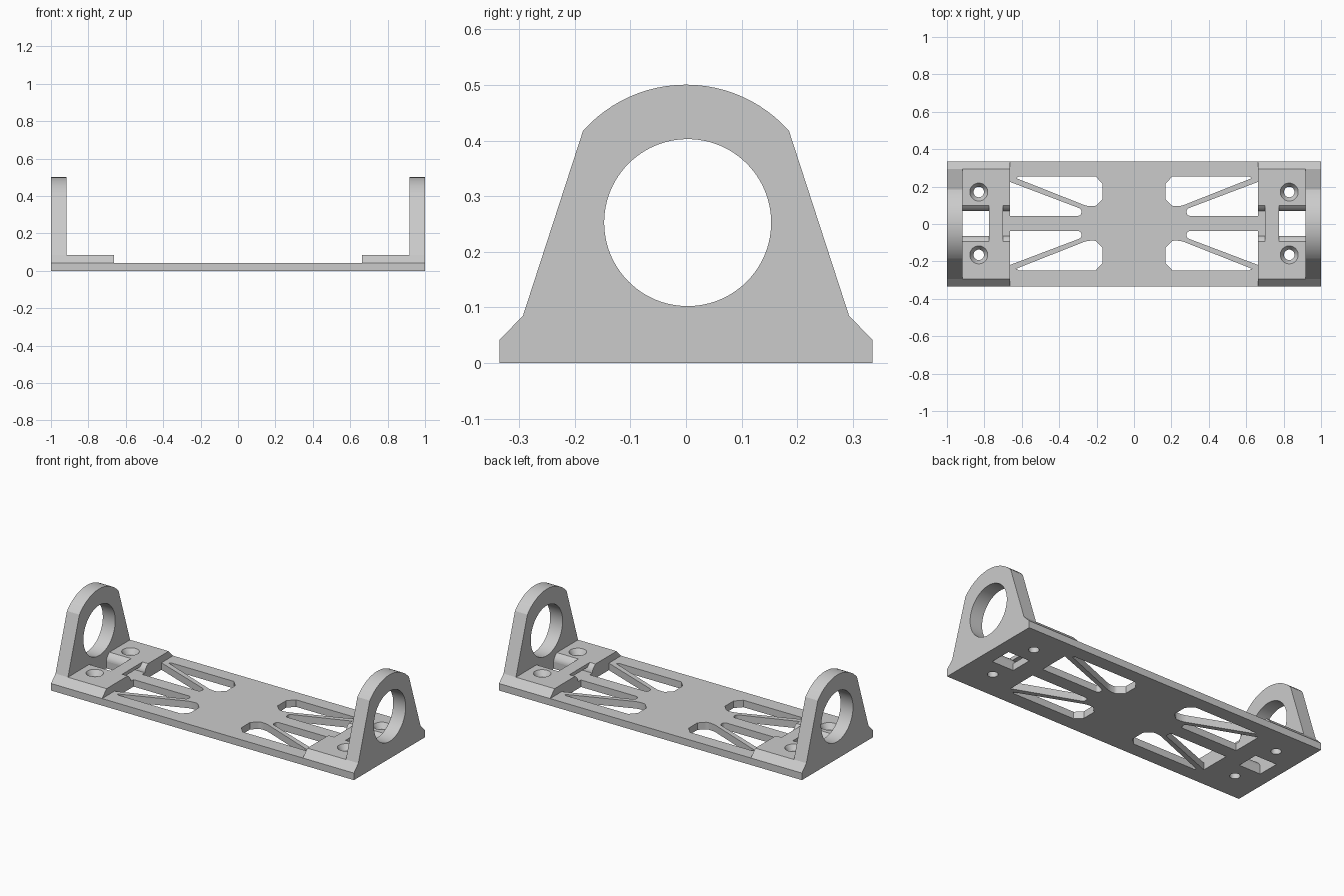
import bpy, bmesh, math
from mathutils import Vector

cube = bpy.data.objects.get("Cube")
if cube:
    bpy.data.objects.remove(cube, do_unlink=True)

grey = bpy.data.materials.new("matte grey")
grey.use_nodes = True
COLOUR = (0.6, 0.6, 0.6, 1)
grey.diffuse_color = COLOUR
grey.node_tree.nodes["Principled BSDF"].inputs["Base Color"].default_value = COLOUR

PLATE, PAD = 0.042, 0.085      # top heights of plate and pad
HALF = 0.335                   # half depth of the plate
WALL, PAD_X = 0.918, 0.663     # inner faces of upright and pad
MID = 0.003                    # slight depth offset of all openings


def loft(name, rings):
    """Closed solid through matching rings of points."""
    bm = bmesh.new()
    loops = [[bm.verts.new(p) for p in ring] for ring in rings]
    n = len(loops[0])
    for low, high in zip(loops, loops[1:]):
        for i in range(n):
            j = (i + 1) % n
            bm.faces.new((low[i], low[j], high[j], high[i]))
    bm.faces.new(loops[0][::-1])
    bm.faces.new(loops[-1])
    bmesh.ops.recalc_face_normals(bm, faces=bm.faces)
    mesh = bpy.data.meshes.new(name)
    bm.to_mesh(mesh)
    bm.free()
    mesh.materials.append(grey)
    obj = bpy.data.objects.new(name, mesh)
    bpy.context.collection.objects.link(obj)
    return obj


def along_x(name, profile, x0, x1):
    return loft(name, [[(x, y, z) for y, z in profile] for x in (x0, x1)])


def along_z(name, outline, z0, z1):
    return loft(name, [[(x, y, z) for x, y in outline] for z in (z0, z1)])


def rect(a0, a1, b0, b1):
    return [(a0, b0), (a1, b0), (a1, b1), (a0, b1)]


def circle(cx, cy, r, n=48):
    return [(cx + r * math.cos(2 * math.pi * i / n),
             cy + r * math.sin(2 * math.pi * i / n)) for i in range(n)]


def cut(obj, cutters):
    """Subtract every cutter, bake the result and shade it."""
    for c in cutters:
        c.hide_render = True
        mod = obj.modifiers.new("cut", "BOOLEAN")
        mod.operation, mod.solver, mod.object = "DIFFERENCE", "EXACT", c
    graph = bpy.context.evaluated_depsgraph_get()
    baked = bpy.data.meshes.new_from_object(obj.evaluated_get(graph))
    obj.modifiers.clear()
    obj.data = baked
    for c in cutters:
        bpy.data.objects.remove(c, do_unlink=True)
    baked.polygons.foreach_set("use_smooth", [True] * len(baked.polygons))
    baked.set_sharp_from_angle(angle=math.radians(25))


def rounded(points, radii, steps=6):
    """Outline with each corner rounded by its own setback distance."""
    out = []
    for i, p in enumerate(points):
        if not radii[i]:
            out.append(p)
            continue
        p = Vector(p)
        a = p + (Vector(points[i - 1]) - p).normalized() * radii[i]
        b = p + (Vector(points[(i + 1) % len(points)]) - p).normalized() * radii[i]
        for k in range(steps + 1):
            t = k / steps
            out.append(tuple(a * (1 - t) ** 2 + p * 2 * t * (1 - t) + b * t * t))
    return out


# Lightening windows, described for one quarter of the plate
outer_window = rounded(
    [(0.205, 0.251), (0.615, 0.251), (0.63, 0.242), (0.25, 0.092),
     (0.205, 0.092), (0.168, 0.13), (0.168, 0.212)],
    [0, 0, 0, 0.025, 0.012, 0, 0])
inner_window = rounded(
    [(PAD_X, 0.222), (0.28, 0.077), (0.283, 0.041), (PAD_X, 0.041)],
    [0, 0.016, 0.016, 0])

# Base plate with windows, strap slots and screw holes
plate = along_z("base_plate", rect(-1, 1, -HALF, HALF), 0, PLATE)
cutters = []
for sx in (-1, 1):
    slot = rect(sx * 0.775, sx * WALL, MID - 0.066, MID + 0.066)
    cutters.append(along_z("slot_cutter", slot, -0.1, 0.2))
    for sy in (-1, 1):
        for shape in (outer_window, inner_window):
            outline = [(sx * x, MID + sy * y) for x, y in shape]
            cutters.append(along_z("window_cutter", outline, -0.1, 0.2))
        hole = circle(sx * 0.83, MID + sy * 0.168, 0.028)
        cutters.append(along_z("screw_cutter", hole, -0.1, 0.2))
cut(plate, cutters)

# Upright outline: flared foot, sloping sides, arched top
EYE_Z, ARCH_R = 0.2525, 0.2478
start = math.asin(0.185 / ARCH_R)
arch = [(ARCH_R * math.sin(start * t / 12), EYE_Z + ARCH_R * math.cos(start * t / 12))
        for t in range(12, -13, -1)]
upright_profile = ([(-HALF, PLATE), (HALF, PLATE), (0.293, PAD)]
                   + arch + [(-0.293, PAD)])
pad_profile = [(-HALF, PLATE), (HALF, PLATE), (0.293, PAD), (-0.293, PAD)]

# Groove with softly curved walls running along the pad
wall = [(0.066 + 0.03 * (k / 6) ** 2, PLATE + (PAD - PLATE) * k / 6) for k in range(7)]
side = [(0.066, PLATE - 0.02)] + wall + [(wall[-1][0], PAD + 0.05)]
groove_profile = ([(MID + y, z) for y, z in side]
                  + [(MID - y, z) for y, z in reversed(side)])

for label, sx in (("left", 1), ("right", -1)):
    # Upright ring mount
    upright = along_x(label + "_upright", upright_profile, sx * WALL, sx)
    cut(upright, [along_x("eye_cutter", circle(MID, EYE_Z, 0.15, 96), sx * 0.8, sx * 1.2)])

    # Chamfered pad with groove and countersunk screw holes
    pad = along_x(label + "_pad", pad_profile, sx * PAD_X, sx * WALL)
    cutters = [along_x("groove_cutter", groove_profile, sx * 0.6, sx * 0.95)]
    for sy in (-1, 1):
        steps = ((0.028, 0), (0.028, 0.055), (0.048, PAD), (0.048, 0.12))
        cutters.append(loft("countersink_cutter", [
            [(x, y, z) for x, y in circle(sx * 0.83, MID + sy * 0.168, r)]
            for r, z in steps]))
    cut(pad, cutters)

    # Bridge spanning the groove to hold a strap
    along_z(label + "_strap_bridge",
            rect(sx * 0.7, sx * 0.775, MID - 0.096, MID + 0.096), 0.064, PAD)
